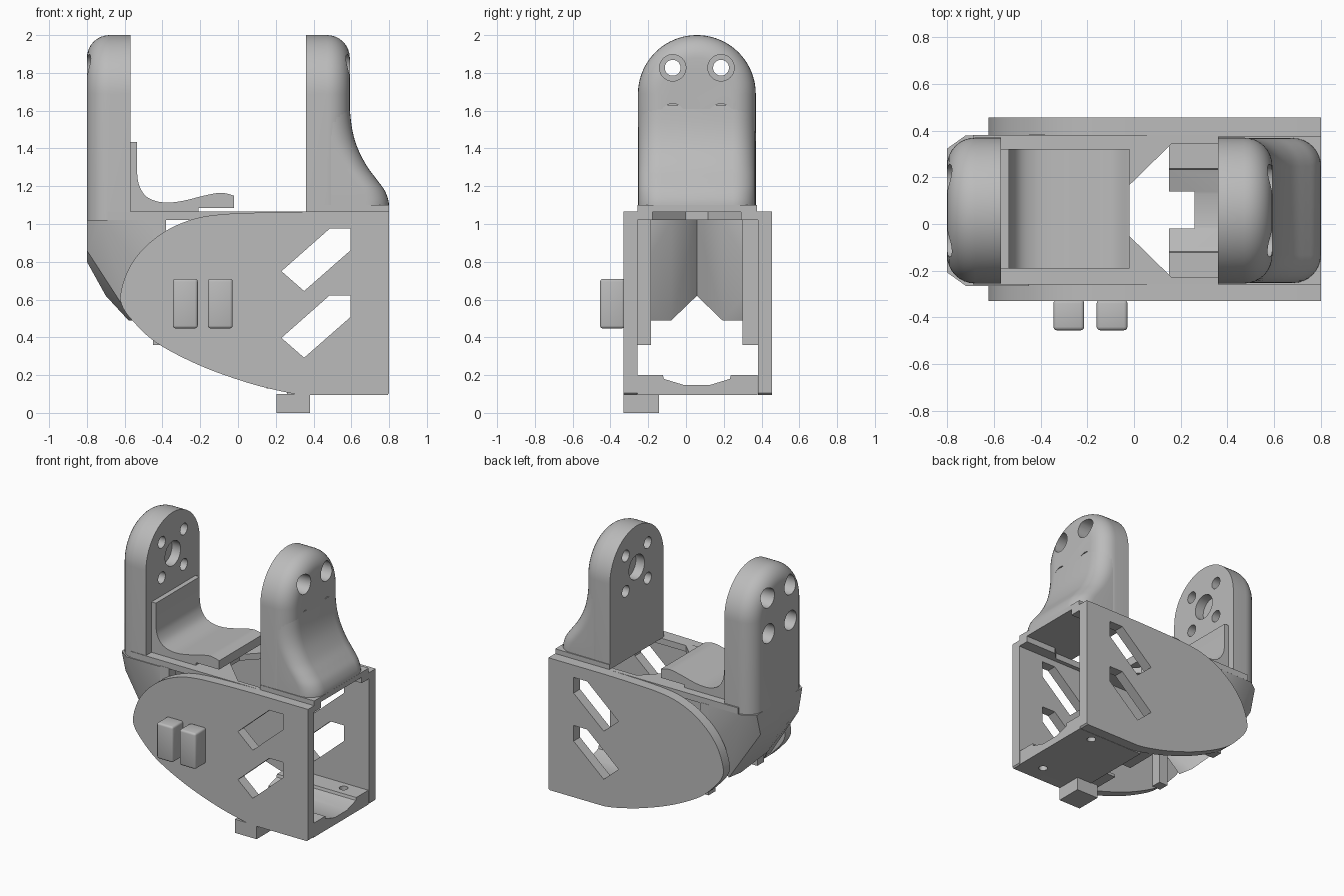
import bpy, bmesh, math
from mathutils import Vector

cube = bpy.data.objects.get("Cube")
if cube:
    bpy.data.objects.remove(cube)

MID = 0.0575          # y of the symmetry plane
grey = bpy.data.materials.new("plain_grey")
grey.use_nodes = True
COLOUR = (0.5, 0.5, 0.5, 1)
grey.diffuse_color = COLOUR
grey.node_tree.nodes["Principled BSDF"].inputs["Base Color"].default_value = COLOUR


def finish(name, bm):
    bmesh.ops.recalc_face_normals(bm, faces=bm.faces)
    mesh = bpy.data.meshes.new(name)
    bm.to_mesh(mesh)
    bm.free()
    mesh.materials.append(grey)
    obj = bpy.data.objects.new(name, mesh)
    bpy.context.collection.objects.link(obj)
    return obj


def add_loft(bm, rings):
    """Bridge equal rings of points and cap both ends."""
    loops = [[bm.verts.new(p) for p in ring] for ring in rings]
    for a, b in zip(loops, loops[1:]):
        for i in range(len(a)):
            j = (i + 1) % len(a)
            bm.faces.new((a[i], a[j], b[j], b[i]))
    bm.faces.new(loops[0])
    bm.faces.new(loops[-1])


def loft(name, rings):
    bm = bmesh.new()
    add_loft(bm, rings)
    return finish(name, bm)


def prism(name, profile, axis, lo, hi):
    """Extrude a 2D profile along axis x, y or z."""
    def place(p, t):
        c = list(p)
        c.insert("xyz".index(axis), t)
        return c
    return loft(name, [[place(p, t) for p in profile] for t in (lo, hi)])


def box(name, x, y, z, bevel=0):
    obj = prism(name, [(x[0], y[0]), (x[1], y[0]), (x[1], y[1]), (x[0], y[1])], "z", *z)
    if bevel:
        mod = obj.modifiers.new("bevel", "BEVEL")
        mod.width, mod.segments = bevel, 3
        apply(obj, mod)
    return obj


def apply(obj, mod):
    with bpy.context.temp_override(object=obj, active_object=obj, selected_objects=[obj]):
        bpy.ops.object.modifier_apply(modifier=mod.name)


def cut(obj, cutter):
    mod = obj.modifiers.new("cut", "BOOLEAN")
    mod.operation, mod.solver, mod.object = "DIFFERENCE", "EXACT", cutter
    apply(obj, mod)
    bpy.data.objects.remove(cutter)


def spline(points, steps=6):
    """Smooth open curve through 2D points."""
    p = [Vector(q) for q in points]
    p = [p[0]] + p + [p[-1]]
    out = []
    for a, b, c, d in zip(p, p[1:], p[2:], p[3:]):
        for k in range(steps):
            t = k / steps
            out.append(tuple(0.5 * (2 * b + (c - a) * t + (2 * a - 5 * b + 4 * c - d) * t * t
                                    + (3 * b - a - 3 * c + d) * t ** 3)))
    return out + [tuple(p[-1])]


def circle(x, y, z, r, n=32):
    return [(x, y + r * math.cos(math.tau * i / n), z + r * math.sin(math.tau * i / n))
            for i in range(n)]


# Side plates with two slanted slots each
outline = spline([(0.35, 0.095), (0.25, 0.11), (0.05, 0.16), (-0.2, 0.25), (-0.43, 0.37),
                  (-0.56, 0.49), (-0.615, 0.57), (-0.62, 0.64), (-0.58, 0.76), (-0.5, 0.87),
                  (-0.38, 0.965), (-0.24, 1.025), (-0.1, 1.05), (0.1, 1.06), (0.35, 1.065)])
outline += [(0.8, 1.065), (0.8, 0.105), (0.79, 0.095)]
slot = [(0.23, 0.75), (0.35, 0.645), (0.595, 0.86), (0.595, 0.975), (0.485, 0.975)]
for name, lo, hi in (("front_side_plate", -0.33, -0.258), ("back_side_plate", 0.38, 0.455)):
    plate = prism(name, outline, "y", lo, hi)
    for drop in (0, 0.353):
        cut(plate, prism("slot_cutter", [(x, z - drop) for x, z in slot], "y", lo - 0.1, hi + 0.1))

# Floor with a shallow channel, an end notch and two screw holes
half = [(0.32, 0.095), (0.32, 0.2), (0.18, 0.2), (0.175, 0.18), (0.07, 0.148)]
floor_profile = [(MID + d, z) for d, z in half] + [(MID - d, z) for d, z in reversed(half)]
floor = prism("floor", floor_profile, "x", 0.15, 0.795)
cut(floor, box("notch_cutter", (0, 0.26), (-0.02, 0.14), (0, 0.5)))
cut(floor, box("step_cutter", (0, 0.26), (-0.5, 0.5), (0, 0.13)))
for s in (-1, 1):
    ring = [(0.64 + y, MID + 0.255 * s + z) for _, y, z in circle(0, 0, 0, 0.03, 20)]
    cut(floor, prism("screw_cutter", ring, "z", 0, 0.4))

# Top plate with a tapered opening that runs out at the open end
top = box("top_plate", (-0.69, 0.8), (-0.258, 0.38), (1.02, 1.065))
half = [(-0.07, 0.06), (0.16, 0.285), (0.5, 0.285), (0.55, 0.235), (0.9, 0.235)]
opening = [(x, MID + d) for x, d in half] + [(x, MID - d) for x, d in reversed(half)]
cut(top, prism("opening_cutter", opening, "z", 0.9, 1.2))
box("tower_base", (0.36, 0.8), (-0.258, 0.375), (1.063, 1.1))


# Towers: arched uprights with a rounded outer edge and screw holes
def arch(x, inset, base):
    r = 0.312 - inset
    pts = [(x, MID - r, base)]
    for i in range(41):
        a = math.pi * (1 - i / 40)
        pts.append((x, MID + r * math.cos(a), 1.688 + r * math.sin(a)))
    return pts + [(x, MID + r, base)]


FILLET = 0.12


def tower(name, inner, outer, base):
    s = 1 if outer > inner else -1
    rings = [arch(inner, 0, base)]
    for i in range(9):
        a = math.pi / 2 * i / 8
        rings.append(arch(outer - s * FILLET * (1 - math.sin(a)), FILLET * (1 - math.cos(a)), base))
    obj = loft(name, rings)
    bm = bmesh.new()
    for dy in (-0.128, 0.128):
        for dz in (-0.13, 0.13):
            steps = ((outer + s * 0.1, 0.07), (outer - s * 0.13, 0.07),
                     (outer - s * 0.13, 0.042), (inner - s * 0.1, 0.042))
            add_loft(bm, [circle(x, MID + dy, 1.697 + dz, r) for x, r in steps])
    add_loft(bm, [circle(inner + s * d, MID, 1.697, 0.09) for d in (-0.1, 0.07)])
    cut(obj, finish("hole_cutter", bm))


tower("right_tower", -0.57, -0.8, 1.02)
tower("left_tower", 0.36, 0.592, 1.08)


# Flared buttress on the outside of the left tower
def buttress_ring(x, z):
    w, r = 0.31, FILLET
    pts = [(0.47, MID - w, z)]
    for s, start in ((-1, -90), (1, 0)):
        for i in range(9):
            a = math.radians(start + 90 * i / 8)
            pts.append((x - r + r * math.cos(a), MID + s * (w - r) + r * math.sin(a), z))
    return pts + [(0.47, MID + w, z)]


flare = spline([(0.8, 1.09), (0.795, 1.13), (0.775, 1.18), (0.735, 1.235), (0.68, 1.31),
                (0.63, 1.41), (0.603, 1.51), (0.59, 1.63)], 4)
loft("left_tower_buttress", [buttress_ring(x, z) for x, z in flare])

# Curved saddle between the towers
curve = spline([(-0.535, 1.28), (-0.525, 1.21), (-0.49, 1.15), (-0.43, 1.12), (-0.36, 1.114),
                (-0.28, 1.125), (-0.18, 1.15), (-0.09, 1.165), (-0.02, 1.15)])
saddle = [(-0.575, 1.06), (-0.575, 1.435), (-0.535, 1.435)] + curve
saddle += [(-0.02, 1.085), (-0.21, 1.085), (-0.21, 1.06)]
prism("saddle", saddle, "y", -0.19, 0.32)

# Faceted nose in two mirrored halves, which leave a notch underneath
nose = [(-0.8, 0, 1.02), (-0.8, 0.265, 1.02), (-0.72, 0.322, 1.02), (-0.45, 0.322, 1.02),
        (-0.45, 0.135, 1.02), (-0.6, 0, 1.02), (-0.8, 0, 0.8), (-0.8, 0.22, 0.86),
        (-0.45, 0.322, 0.7), (-0.7, 0, 0.62), (-0.58, 0.135, 0.49), (-0.56, 0.245, 0.49)]
for name, s in (("nose_back_half", 1), ("nose_front_half", -1)):
    bm = bmesh.new()
    for x, d, z in nose:
        bm.verts.new((x, MID + s * d, z))
    bmesh.ops.convex_hull(bm, input=bm.verts)
    finish(name, bm)

# Inner posts behind the nose
box("front_post", (-0.45, -0.38), (-0.26, -0.185), (0.36, 1.025))
box("back_post", (-0.45, -0.38), (0.3, 0.382), (0.36, 1.025))

# Side buttons and foot block
for name, x in (("button_a", -0.345), ("button_b", -0.16)):
    box(name, (x, x + 0.132), (-0.455, -0.325), (0.447, 0.71), 0.015)
box("foot_block", (0.205, 0.382), (-0.33, -0.142), (0, 0.1))

# Smooth shading with sharp edges kept
bpy.ops.object.select_all(action="DESELECT")
for obj in bpy.context.collection.objects:
    if obj.type == "MESH" and obj.data.materials and obj.data.materials[0] == grey:
        obj.select_set(True)
        bpy.context.view_layer.objects.active = obj
bpy.ops.object.shade_smooth_by_angle(angle=math.radians(30))
